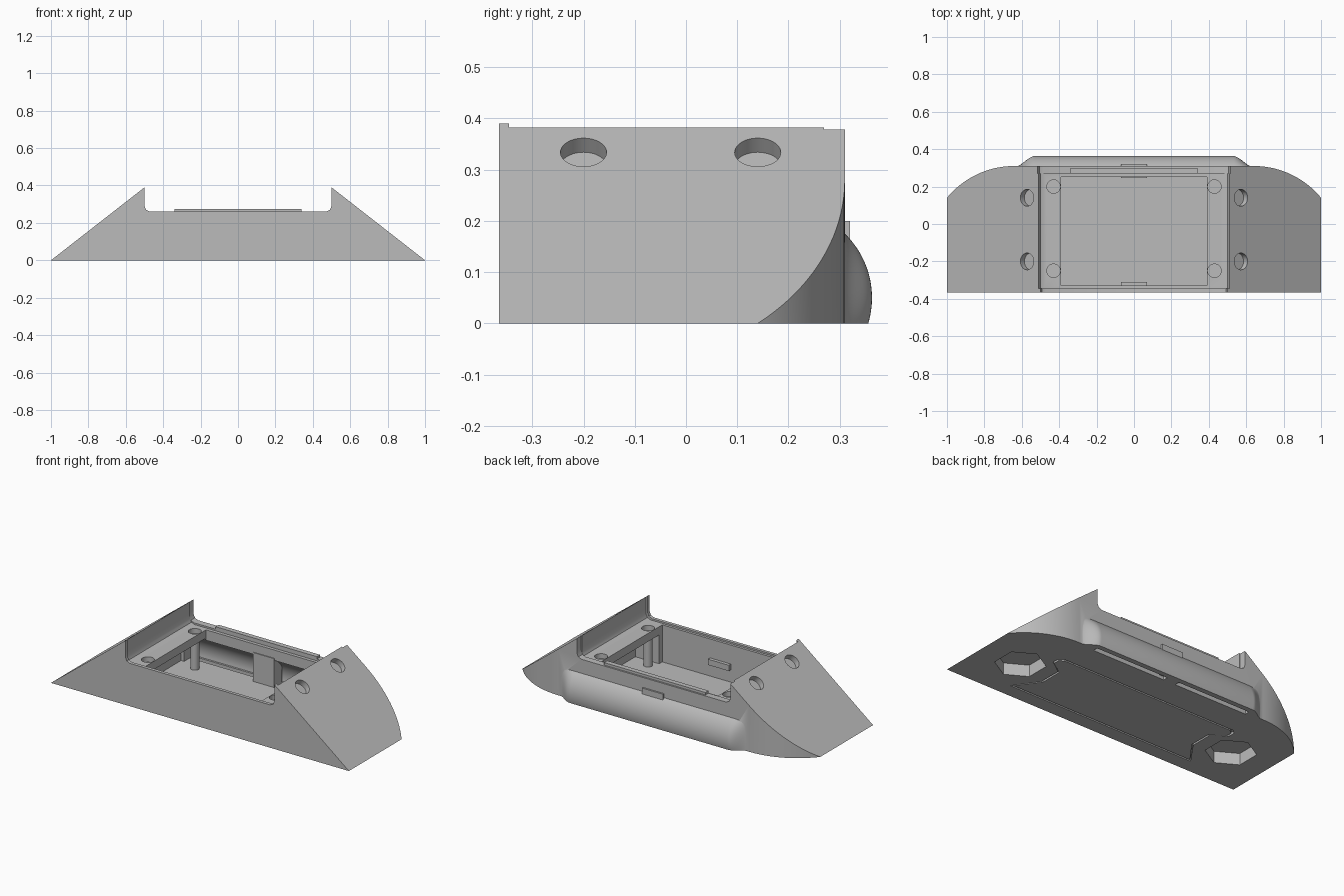
import bpy, bmesh, math
from mathutils import Vector, Matrix

if "Cube" in bpy.data.objects:
    bpy.data.objects.remove(bpy.data.objects["Cube"], do_unlink=True)

grey = bpy.data.materials.new("plain grey")
grey.use_nodes = True
grey.diffuse_color = (0.5, 0.5, 0.5, 1)
grey.node_tree.nodes["Principled BSDF"].inputs["Base Color"].default_value = (0.5, 0.5, 0.5, 1)


def make(name, bm):
    bmesh.ops.recalc_face_normals(bm, faces=bm.faces)
    mesh = bpy.data.meshes.new(name)
    bm.to_mesh(mesh)
    bm.free()
    mesh.materials.append(grey)
    ob = bpy.data.objects.new(name, mesh)
    bpy.context.collection.objects.link(ob)
    return ob


def loft(name, sections):
    """Closed solid through matching rings of points."""
    bm = bmesh.new()
    rings = [[bm.verts.new(p) for p in s] for s in sections]
    n = len(rings[0])
    for a, b in zip(rings, rings[1:]):
        for i in range(n):
            j = (i + 1) % n
            bm.faces.new((a[i], a[j], b[j], b[i]))
    bm.faces.new(rings[0])
    bm.faces.new(rings[-1])
    return make(name, bm)


def prism(name, pts, axis, a, b):
    place = {"x": lambda p, t: (t, p[0], p[1]),
             "y": lambda p, t: (p[0], t, p[1]),
             "z": lambda p, t: (p[0], p[1], t)}[axis]
    return loft(name, [[place(p, t) for p in pts] for t in (a, b)])


def box(name, x, y, z):
    return prism(name, [(x[0], y[0]), (x[1], y[0]), (x[1], y[1]), (x[0], y[1])], "z", *z)


def rod(name, centre, radius, length, axis=(0, 0, 1)):
    bm = bmesh.new()
    turn = Vector((0, 0, 1)).rotation_difference(Vector(axis)).to_matrix().to_4x4()
    bmesh.ops.create_cone(bm, cap_ends=True, segments=40, radius1=radius, radius2=radius,
                          depth=length, matrix=Matrix.Translation(centre) @ turn)
    return make(name, bm)


def mirrored(half):
    """Right half of an outline, completed on the left."""
    return half + [(-x, v) for x, v in reversed(half)]


def combine(target, tool, op="DIFFERENCE"):
    tool.hide_render = True
    mod = target.modifiers.new("shape", "BOOLEAN")
    mod.operation, mod.solver, mod.object = op, "EXACT", tool
    bpy.context.view_layer.objects.active = target
    bpy.ops.object.modifier_apply(modifier=mod.name)
    bpy.data.objects.remove(tool, do_unlink=True)


# Wedge body, trimmed to the plan with rounded back corners
body = prism("wedge_body", mirrored([(1, 0), (0.5, 0.39)]), "y", -0.365, 0.5)
radius, sweep = 0.466, math.asin(0.36 / 0.466)
arc = [(0.64 + radius * math.sin(sweep * i / 20), -0.156 + radius * math.cos(sweep * i / 20))
       for i in range(20, -1, -1)]
plan = mirrored([(1.05, -0.6), (1.05, 0.08), (1, 0.14)] + arc[1:])
combine(body, prism("plan", plan, "z", -0.1, 0.6), "INTERSECT")

# Rounded bulge along the back, blending out at its ends
CY, CZ = 0.189, 0.05


def bulge_section(x):
    t = min(1, max(0, (0.64 - abs(x)) / 0.11))
    s = t * t * (3 - 2 * t)
    low = -math.asin(CZ / 0.174)
    ring = [(x, 0.25, 0)]
    for i in range(25):
        a = low + (math.radians(50) - low) * i / 24
        y = CY + 0.174 * math.cos(a)
        ring.append((x, 0.305 + s * (y - 0.305), max(0, CZ + 0.174 * math.sin(a))))
    return ring + [(x, 0.25, ring[-1][2])]


right_end = [0.64 - 0.11 * i / 14 for i in range(15)]
stations = [-x for x in right_end] + right_end[::-1]
combine(body, loft("bulge", [bulge_section(x) for x in stations]), "UNION")

# Open channel across the top: front lip, middle, back step
for wide, floor, a, b in ((0.5, 0.26, -0.5, -0.344), (0.51, 0.25, -0.345, 0.27),
                          (0.515, 0.26, 0.269, 0.5)):
    half = [(wide - 0.03, floor), (wide - 0.009, floor + 0.009),
            (wide, floor + 0.03), (wide, 0.6)]
    combine(body, prism("channel", mirrored(half), "y", a, b))

# Inner pocket, space under the side ledges, and tube space at the back
combine(body, box("pocket", (-0.39, 0.39), (-0.33, 0.25), (0.025, 0.5)))
combine(body, prism("under_ledge", mirrored([(0.55, 0.025), (0.55, 0.15), (0.39, 0.2)]),
                    "y", -0.3, 0.24))
low = -math.asin(0.025 / 0.15)
tube = [(CY + 0.15 * math.cos(low + (math.pi / 2 - low) * i / 20),
         CZ + 0.15 * math.sin(low + (math.pi / 2 - low) * i / 20)) for i in range(21)]
combine(body, prism("tube_space", [(CY, 0.025)] + tube, "x", -0.53, 0.53))

# Bottom recess for the cover
outline = [(0.63, -0.28), (0.53, -0.14), (0.53, 0), (0.615, 0.06), (0.615, 0.1), (0.59, 0.12)]
combine(body, prism("cover_recess", mirrored(outline), "z", -0.1, 0.015))

for side in (-1, 1):
    # Slots under the bulge
    xs = sorted((side * 0.04, side * 0.53))
    combine(body, box("slot", xs, (0.295, 0.325), (-0.1, 0.07)))
    # Six-sided pockets in the underside
    hexagon = [(side * 0.735 + 0.14 * math.cos(math.radians(30 + 60 * i)),
                -0.07 + 0.14 * math.sin(math.radians(30 + 60 * i))) for i in range(6)]
    combine(body, prism("hex_pocket", hexagon, "z", -0.1, 0.07))
    # Round recesses square to the sloping sides
    for y in (-0.2, 0.14):
        normal = Vector((side * 0.615, 0, 0.788))
        start = Vector((side * 0.572, y, 0.334))
        combine(body, rod("slope_hole", start + normal * 0.065, 0.045, 0.2, normal))
    # Round recesses in the ledges
    for y in (-0.25, 0.2):
        combine(body, rod("ledge_hole", (side * 0.43, y, 0.27), 0.036, 0.1))

# Posts under the ledges
parts = [body]
for side, word in ((-1, "right"), (1, "left")):
    for y, place in ((-0.25, "front"), (0.2, "back")):
        parts.append(rod(f"{place}_{word}_post", (side * 0.43, y, 0.11), 0.025, 0.18))

# Small inner details and the bottom cover
box("back_lip", (-0.34, 0.34), (0.27, 0.3), (0.25, 0.275))
box("back_pillar", (-0.07, 0.07), (0.245, 0.32), (0.02, 0.2))
box("front_tab", (-0.07, 0.07), (-0.34, -0.31), (0.1, 0.135))
cover = [(x * 0.98, (y + 0.08) * 0.95 - 0.08) for x, y in outline]
prism("bottom_cover", mirrored(cover), "z", 0, 0.016)

# Smooth curves, keep edges sharp
bpy.ops.object.select_all(action="DESELECT")
for ob in parts:
    ob.select_set(True)
bpy.context.view_layer.objects.active = body
bpy.ops.object.shade_smooth_by_angle(angle=math.radians(30))
